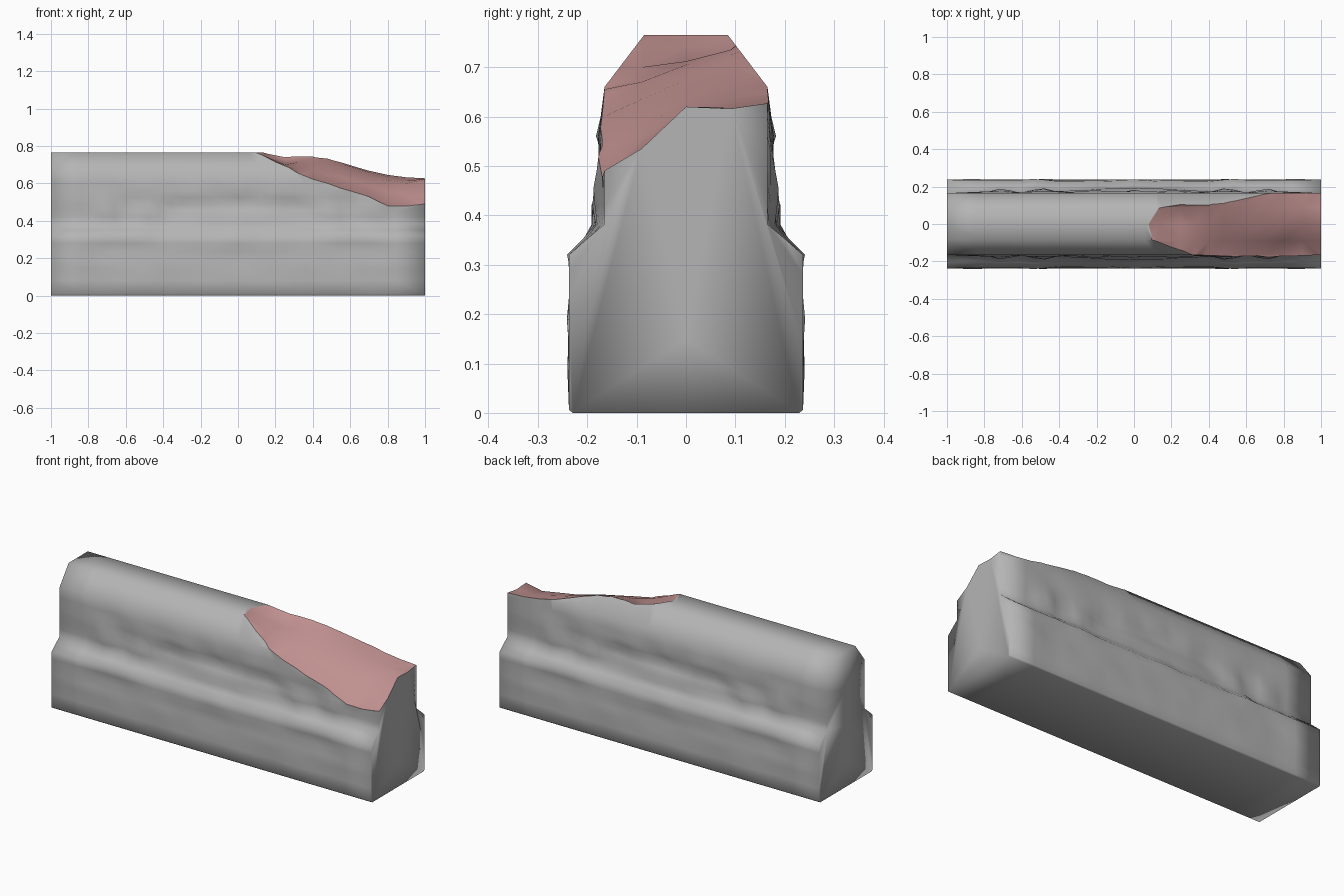
import bpy, bmesh, math
from mathutils import Vector, noise

if "Cube" in bpy.data.objects:
    bpy.data.objects.remove(bpy.data.objects["Cube"])

# half cross-section of the barrier (y, z), bottom to top
HALF = [(0, 0), (.229, 0), (.237, .006), (.237, .08), (.237, .14), (.237, .19),
        (.237, .235), (.237, .28), (.237, .32), (.203, .35), (.165, .382),
        (.165, .42), (.165, .455), (.165, .49), (.165, .525), (.165, .56),
        (.165, .60), (.165, .66), (.085, .765), (0, .765)]

# worn relief on both long sides: |x|, z, width, height, depth
WEAR = [(0, .40, .34, .045, .022), (0, .49, .16, .035, -.012), (0, .56, .06, .03, .010),
        (.20, .54, .07, .03, .008), (.33, .48, .08, .04, -.014), (.50, .42, .06, .06, .020),
        (.60, .48, .05, .05, -.014), (.70, .45, .05, .06, .016), (.45, .55, .10, .03, .004),
        (.65, .24, .12, .05, -.016), (0, .20, .22, .05, -.007), (.30, .24, .10, .04, -.008),
        (.70, .10, .10, .04, -.006), (.25, .33, .20, .02, -.010), (.52, .30, .04, .02, .006)]


def wear(x, z):
    if not .03 < z < .65:
        return 0
    total = .006 if z > .38 else 0
    for cx, cz, sx, sz, depth in WEAR:
        total += depth * math.exp(-((abs(x) - cx) / sx) ** 2 - ((z - cz) / sz) ** 2)
    total += .008 * noise.noise(Vector((abs(x) * 9, z * 16, 3.3)))
    return total * min(1, (1 - abs(x)) / .15)


def finish(bm, name):
    bmesh.ops.recalc_face_normals(bm, faces=bm.faces)
    mesh = bpy.data.meshes.new(name)
    bm.to_mesh(mesh)
    bm.free()
    obj = bpy.data.objects.new(name, mesh)
    bpy.context.collection.objects.link(obj)
    return obj


# barrier body: cross-section lofted along x
def build_body():
    bm = bmesh.new()
    xs = [-1] + [-.84 + i * .06 for i in range(29)] + [1]
    rings = []
    for x in xs:
        ring = [bm.verts.new((x, y + wear(x, z), z)) for y, z in HALF]
        ring += [bm.verts.new((x, -y - wear(x, z), z)) for y, z in HALF[-2:0:-1]]
        rings.append(ring)
    n = len(rings[0])
    for a, b in zip(rings, rings[1:]):
        for i in range(n):
            j = (i + 1) % n
            bm.faces.new((a[i], a[j], b[j], b[i]))
    # flat ends, each in two halves with a row of points down the middle
    for ring in (rings[0], rings[-1]):
        half = len(HALF) - 1
        mids = [bm.verts.new((ring[0].co.x, 0, z)) for z in (.55, .35, .15)]
        bm.faces.new(ring[:half + 1] + mids)
        bm.faces.new(ring[half:] + [ring[0]] + mids[::-1])
    return finish(bm, "concrete_barrier")


# broken corner: solid whose underside is the fracture surface
def build_break():
    ys = [-.30, -.166, -.09, 0, .09, .166, .30]
    rows = [(.00, .80, .80, .80, .80, .85),
            (.13, .735, .752, .742, .768, .85),
            (.25, .69, .700, .708, .725, .80),
            (.32, .655, .675, .712, .735, .80),
            (.40, .622, .67, .705, .735, .79),
            (.48, .60, .645, .690, .725, .75),
            (.55, .575, .635, .675, .705, .72),
            (.70, .53, .59, .635, .66, .668),
            (.80, .48, .555, .618, .635, .645),
            (.90, .478, .535, .60, .618, .632),
            (1.0, .49, .535, .62, .616, .627),
            (1.1, .49, .535, .62, .616, .627)]
    bm = bmesh.new()
    low, high = [], []
    for x, *zs in rows:
        zs = [zs[0] - .02] + zs + [zs[-1]]
        low.append([bm.verts.new((x, y, z)) for y, z in zip(ys, zs)])
        high.append([bm.verts.new((x, y, 1)) for y in ys])
    for grid in (low, high):
        for a, b in zip(grid, grid[1:]):
            for i in range(len(ys) - 1):
                bm.faces.new((a[i], a[i + 1], b[i + 1], b[i]))

    def rim(g):
        return g[0] + [r[-1] for r in g[1:-1]] + g[-1][::-1] + [r[0] for r in g[-2:0:-1]]

    lo, hi = rim(low), rim(high)
    for i in range(len(lo)):
        bm.faces.new((lo[i - 1], lo[i], hi[i], hi[i - 1]))
    bmesh.ops.triangulate(bm, faces=bm.faces[:])
    return finish(bm, "break_cutter")


body = build_body()
cutter = build_break()

# weathered grey concrete, pink exposed fracture
for name, colour in (("weathered_concrete", (.46, .46, .46, 1)),
                     ("exposed_fracture", (.53, .285, .28, 1))):
    mat = bpy.data.materials.new(name)
    mat.diffuse_color = colour
    mat.use_nodes = True
    mat.node_tree.nodes["Principled BSDF"].inputs["Base Color"].default_value = mat.diffuse_color
    body.data.materials.append(mat)
    cutter.data.materials.append(mat)
for p in cutter.data.polygons:
    p.material_index = 1
cutter.hide_render = True

# cut the broken corner away
mod = body.modifiers.new("broken_corner", 'BOOLEAN')
mod.operation = 'DIFFERENCE'
mod.solver = 'EXACT'
mod.object = cutter
bpy.context.view_layer.objects.active = body
body.select_set(True)
bpy.ops.object.modifier_apply(modifier=mod.name)
bpy.data.objects.remove(cutter)

# soft shading all over, crisp only around the fracture
bm = bmesh.new()
bm.from_mesh(body.data)
for f in bm.faces:
    f.smooth = True
for e in bm.edges:
    e.smooth = len({f.material_index for f in e.link_faces}) == 1
bm.to_mesh(body.data)
bm.free()
